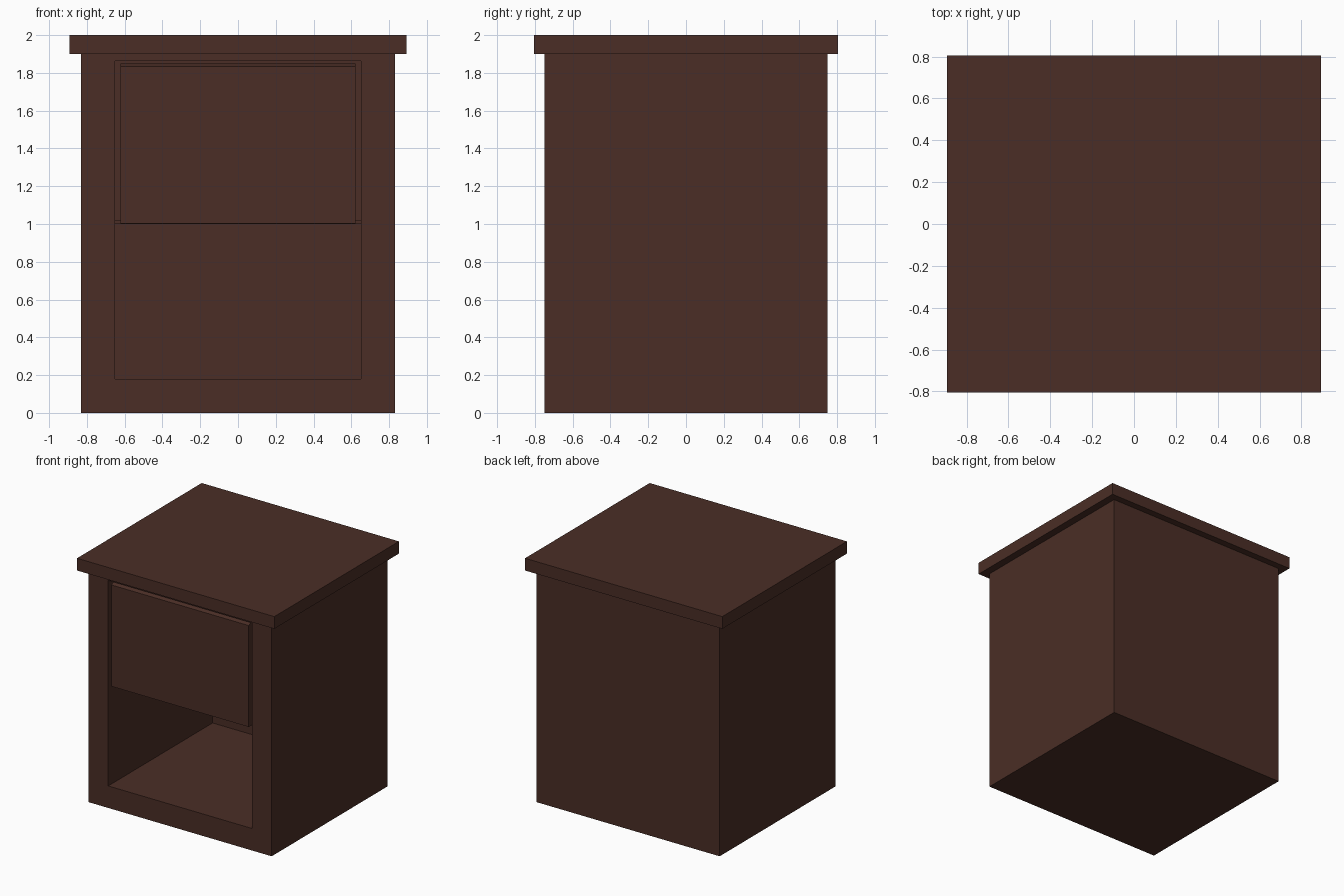
import bpy
import bmesh

if "Cube" in bpy.data.objects:
    bpy.data.objects.remove(bpy.data.objects["Cube"])

wood = bpy.data.materials.new("dark_wood")
wood.diffuse_color = (0.069, 0.027, 0.019, 1)
wood.use_nodes = True
wood.node_tree.nodes["Principled BSDF"].inputs["Base Color"].default_value = wood.diffuse_color


def box(name, x, y, z):
    """Axis-aligned box from (min, max) ranges."""
    bm = bmesh.new()
    bmesh.ops.create_cube(bm, size=1)
    for v in bm.verts:
        v.co = [r[0] if c < 0 else r[1] for c, r in zip(v.co, (x, y, z))]
    mesh = bpy.data.meshes.new(name)
    bm.to_mesh(mesh)
    bm.free()
    mesh.materials.append(wood)
    obj = bpy.data.objects.new(name, mesh)
    bpy.context.collection.objects.link(obj)
    return obj


# Cabinet body with one deep opening in the front
cabinet = box("cabinet_body", (-0.83, 0.83), (-0.75, 0.75), (0, 1.9))
cutter = box("opening_cutter", (-0.65, 0.65), (-0.9, 0.6), (0.18, 1.862))
cut = cabinet.modifiers.new("opening", 'BOOLEAN')
cut.operation = 'DIFFERENCE'
cut.solver = 'EXACT'
cut.object = cutter
bpy.context.view_layer.objects.active = cabinet
bpy.ops.object.modifier_apply(modifier=cut.name)
bpy.data.objects.remove(cutter)

# Overhanging table top
box("table_top", (-0.893, 0.893), (-0.806, 0.806), (1.9, 2.0))

# Thin shelf carrying the drawer
box("drawer_shelf", (-0.65, 0.65), (-0.71, 0.6), (1.0, 1.02))

# Drawer front with a sloped top edge
front = box("drawer_front", (-0.622, 0.622), (-0.75, -0.71), (1.003, 1.85))
for v in front.data.vertices:
    if v.co.z > 1.8 and v.co.y < -0.73:
        v.co.z = 1.833

# Open drawer box behind the front
for side, s in (("left", -1), ("right", 1)):
    box(f"drawer_side_{side}", sorted((s * 0.622, s * 0.592)), (-0.71, 0.58), (1.02, 1.85))
box("drawer_back", (-0.592, 0.592), (0.55, 0.58), (1.02, 1.85))
box("drawer_bottom", (-0.592, 0.592), (-0.71, 0.55), (1.02, 1.05))
